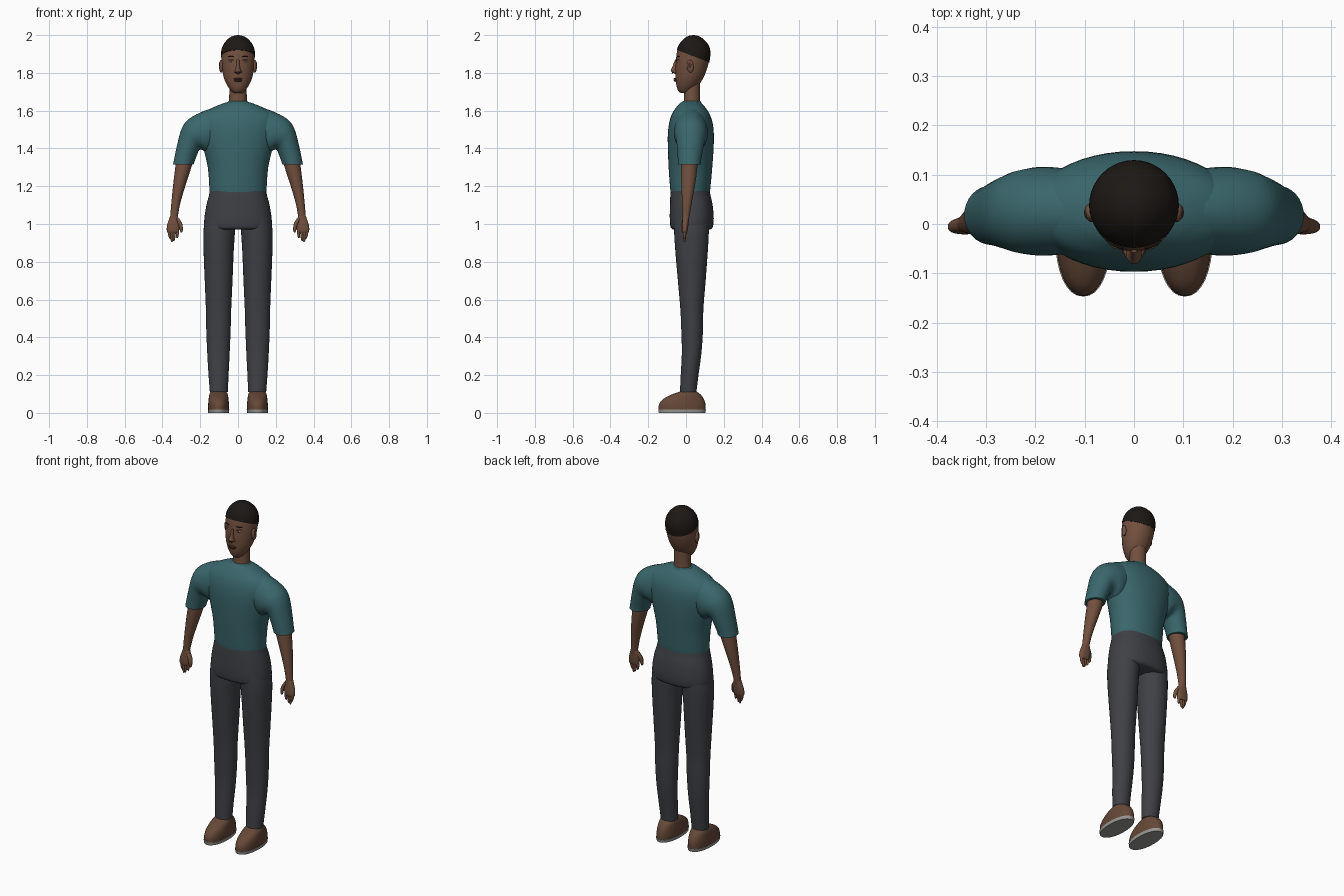
import bpy, bmesh, math
from mathutils import Vector

def mat(name, r, g, b):
    m = bpy.data.materials.new(name)
    m.diffuse_color = (r, g, b, 1)
    return m

SKIN = mat("skin", .17, .08, .048)
TEAL = mat("teal_cloth", .042, .135, .15)
GREY = mat("grey_cloth", .048, .052, .06)
HAIR = mat("hair_dark", .012, .009, .007)
SHOE = mat("shoe_brown", .13, .065, .038)
SOLE = mat("sole_grey", .32, .31, .29)
LIP = mat("lip", .075, .028, .022)
WHITE = mat("eye_white", .5, .47, .42)
DARK = mat("dark", .01, .008, .007)

def catmull(a, b, c, d, t):
    return .5 * (2*b + (c-a)*t + (2*a-5*b+4*c-d)*t*t + (3*b-a-3*c+d)*t**3)

def finish(bm, name, material, angle=50):
    bmesh.ops.recalc_face_normals(bm, faces=bm.faces)
    me = bpy.data.meshes.new(name)
    bm.to_mesh(me)
    bm.free()
    ob = bpy.data.objects.new(name, me)
    bpy.context.collection.objects.link(ob)
    me.materials.append(material)
    bpy.ops.object.select_all(action='DESELECT')
    ob.select_set(True)
    bpy.context.view_layer.objects.active = ob
    bpy.ops.object.shade_smooth_by_angle(angle=math.radians(angle))
    return ob

def loft(name, rings, material, s=1, n=32, power=2.0, sub=4, grow=0, cut=None):
    """Ring = (x0, z0, x1, z1, y0, y1): its two ends seen from the front, and its depth."""
    pts = [Vector(r) for r in rings]
    ext = [2*pts[0]-pts[1]] + pts + [2*pts[-1]-pts[-2]]
    dense = []
    for i in range(len(pts)-1):
        dense += [catmull(*ext[i:i+4], k/sub) for k in range(sub)]
    dense.append(pts[-1])
    bm = bmesh.new()
    loops = []
    for x0, z0, x1, z1, y0, y1 in dense:
        loop = []
        for k in range(n):
            a = 2*math.pi*k/n
            c, d = math.cos(a), math.sin(a)
            c = math.copysign(abs(c)**(2/power), c)
            d = math.copysign(abs(d)**(2/power), d)
            loop.append(bm.verts.new((s*((x0+x1)/2 + c*(x1-x0)/2),
                                      (y0+y1)/2 + d*(y1-y0)/2,
                                      (z0+z1)/2 + c*(z1-z0)/2)))
        loops.append(loop)
    for a, b in zip(loops, loops[1:]):
        for k in range(n):
            bm.faces.new((a[k], a[(k+1) % n], b[(k+1) % n], b[k]))
    bm.faces.new(loops[0])
    bm.faces.new(loops[-1])
    bmesh.ops.recalc_face_normals(bm, faces=bm.faces)
    if grow:
        bm.normal_update()
        for v, nrm in [(v, v.normal.copy()) for v in bm.verts]:
            v.co += nrm*grow
    if cut:
        bmesh.ops.bisect_plane(bm, geom=bm.verts[:]+bm.edges[:]+bm.faces[:],
                               plane_co=cut[0], plane_no=cut[1], clear_inner=True)
        bmesh.ops.holes_fill(bm, edges=[e for e in bm.edges if e.is_boundary], sides=0)
    return finish(bm, name, material)

def level(z, x0, x1, y0, y1):
    return (x0, z, x1, z, y0, y1)

def sym(z, w, y0, y1):
    return level(z, -w, w, y0, y1)

def blob(name, loc, size, material, rot=(0, 0, 0)):
    bpy.ops.mesh.primitive_uv_sphere_add(segments=20, ring_count=12, radius=1, location=loc, rotation=rot)
    ob = bpy.context.object
    ob.name = name
    ob.scale = size
    ob.data.materials.append(material)
    bpy.ops.object.shade_smooth()
    return ob

# head, hair cap and neck
head = [sym(1.693, .022, -.028, .015), sym(1.705, .036, -.041, .035), sym(1.73, .055, -.05, .063),
        sym(1.77, .074, -.055, .09), sym(1.82, .084, -.056, .111), sym(1.87, .088, -.053, .123),
        sym(1.915, .086, -.047, .126), sym(1.95, .074, -.034, .114), sym(1.98, .048, -.008, .086),
        sym(1.993, .024, .015, .062), sym(1.997, .004, .036, .042)]
loft("head", head, SKIN, n=40)
loft("hair", head, HAIR, n=40, grow=.003, cut=((0, -.05, 1.922), (0, .065, .17)))
loft("neck", [sym(1.6, .054, -.02, .08), sym(1.65, .048, -.012, .075),
              sym(1.7, .046, -.01, .075), sym(1.75, .046, -.005, .075)], SKIN)

# face
loft("nose", [sym(1.795, .008, -.058, -.045), sym(1.803, .017, -.073, -.04), sym(1.812, .016, -.081, -.04),
              sym(1.83, .010, -.073, -.04), sym(1.87, .007, -.058, -.04)], SKIN, n=16)
blob("upper_lip", (0, -.056, 1.768), (.024, .010, .005), LIP)
blob("lower_lip", (0, -.055, 1.759), (.021, .010, .006), LIP)
for s in (-1, 1):
    blob("nostril", (s*.008, -.072, 1.799), (.004, .004, .003), DARK)
    blob("nose_wing", (s*.013, -.056, 1.806), (.008, .012, .008), SKIN)
    blob("eye", (s*.036, -.041, 1.862), (.014, .008, .006), WHITE, (0, 0, s*.4))
    blob("iris", (s*.036, -.047, 1.862), (.005, .003, .005), DARK)
    blob("eyelid", (s*.036, -.041, 1.868), (.016, .009, .004), SKIN, (0, 0, s*.4))
    blob("eyebrow", (s*.037, -.041, 1.886), (.019, .006, .003), HAIR, (0, 0, s*.4))
    blob("ear", (s*.089, .022, 1.835), (.011, .018, .034), SKIN, (.1, 0, s*-.2))
    blob("ear_hollow", (s*.097, .02, 1.84), (.004, .009, .018), LIP, (.1, 0, s*-.2))

# shirt body
loft("shirt_body", [sym(1.17, .15, -.082, .126), sym(1.2, .152, -.085, .13), sym(1.3, .16, -.092, .139),
                    sym(1.4, .183, -.096, .146), sym(1.48, .203, -.096, .147), sym(1.54, .208, -.088, .14),
                    sym(1.585, .185, -.073, .123), sym(1.62, .125, -.05, .1), sym(1.638, .08, -.034, .082),
                    sym(1.646, .054, -.022, .074)], TEAL, n=48, power=2.1)
loft("collar", [sym(1.635, .06, -.026, .084), sym(1.645, .056, -.023, .08), sym(1.65, .05, -.017, .077)], TEAL)

for s in (-1, 1):
    # sleeves, forearms and hands
    loft("sleeve", [(.09, 1.41, .09, 1.63, -.055, .105), (.155, 1.375, .195, 1.592, -.064, .116),
                    (.188, 1.392, .265, 1.552, -.06, .11), (.206, 1.39, .3, 1.5, -.052, .1),
                    (.219, 1.36, .323, 1.415, -.046, .089), (.23, 1.33, .338, 1.345, -.043, .08),
                    (.235, 1.314, .344, 1.314, -.042, .078)], TEAL, s)
    loft("forearm", [level(1.36, .232, .325, -.028, .064), level(1.3, .247, .332, -.027, .06),
                     level(1.22, .273, .342, -.025, .05), level(1.12, .303, .352, -.021, .032),
                     level(1.05, .317, .358, -.018, .02), level(1.02, .32, .36, -.018, .015)], SKIN, s)
    loft("palm", [level(1.045, .32, .358, -.017, .018), level(1.02, .311, .367, -.019, .015),
                  level(.99, .308, .376, -.021, .012), level(.965, .313, .377, -.02, .008),
                  level(.953, .32, .372, -.016, .004)], SKIN, s, n=24, power=2.4)
    for x, tip, lean in ((.32, .925, .002), (.336, .91, .004), (.352, .905, -.002), (.367, .92, -.008)):
        loft("finger", [level(.98, x-.008, x+.008, -.016, .004), level((.975+tip)/2, x+lean/2-.008, x+lean/2+.008, -.016, .001),
                        level(tip+.008, x+lean-.006, x+lean+.006, -.014, -.002),
                        level(tip, x+lean-.002, x+lean+.002, -.01, -.006)], SKIN, s, n=12)
    loft("thumb", [level(1.03, .312, .334, -.018, .01), level(1.005, .297, .32, -.024, .004),
                   level(.98, .292, .311, -.027, -.003), level(.962, .293, .307, -.025, -.008),
                   level(.954, .298, .302, -.02, -.014)], SKIN, s, n=14)
    # trouser legs
    loft("trouser_leg", [level(.11, .054, .149, -.032, .055), level(.2, .05, .156, -.028, .066),
                         level(.32, .044, .163, -.022, .082), level(.44, .039, .168, -.025, .09),
                         level(.55, .036, .17, -.03, .092), level(.7, .029, .176, -.043, .104),
                         level(.85, .023, .182, -.056, .115), level(.96, .016, .183, -.063, .121),
                         level(1.06, .01, .17, -.065, .122)], GREY, s)
    # shoes
    loft("shoe_sole", [level(0, .048, .158, -.144, .102), level(.018, .046, .16, -.147, .106)],
         SOLE, s, power=2.2)
    loft("shoe", [level(.018, .048, .158, -.146, .104), level(.045, .048, .158, -.143, .103),
                  level(.07, .05, .156, -.125, .096), level(.092, .053, .153, -.088, .082),
                  level(.105, .057, .149, -.055, .068), level(.112, .063, .143, -.035, .057)],
         SHOE, s, power=2.15)

# trouser hips
loft("trouser_hips", [sym(.972, .165, -.07, .13), sym(.985, .178, -.082, .142), sym(1.03, .178, -.086, .147),
                      sym(1.1, .167, -.085, .141), sym(1.15, .154, -.083, .13), sym(1.18, .148, -.08, .124)],
     GREY, n=48, power=2.2)
